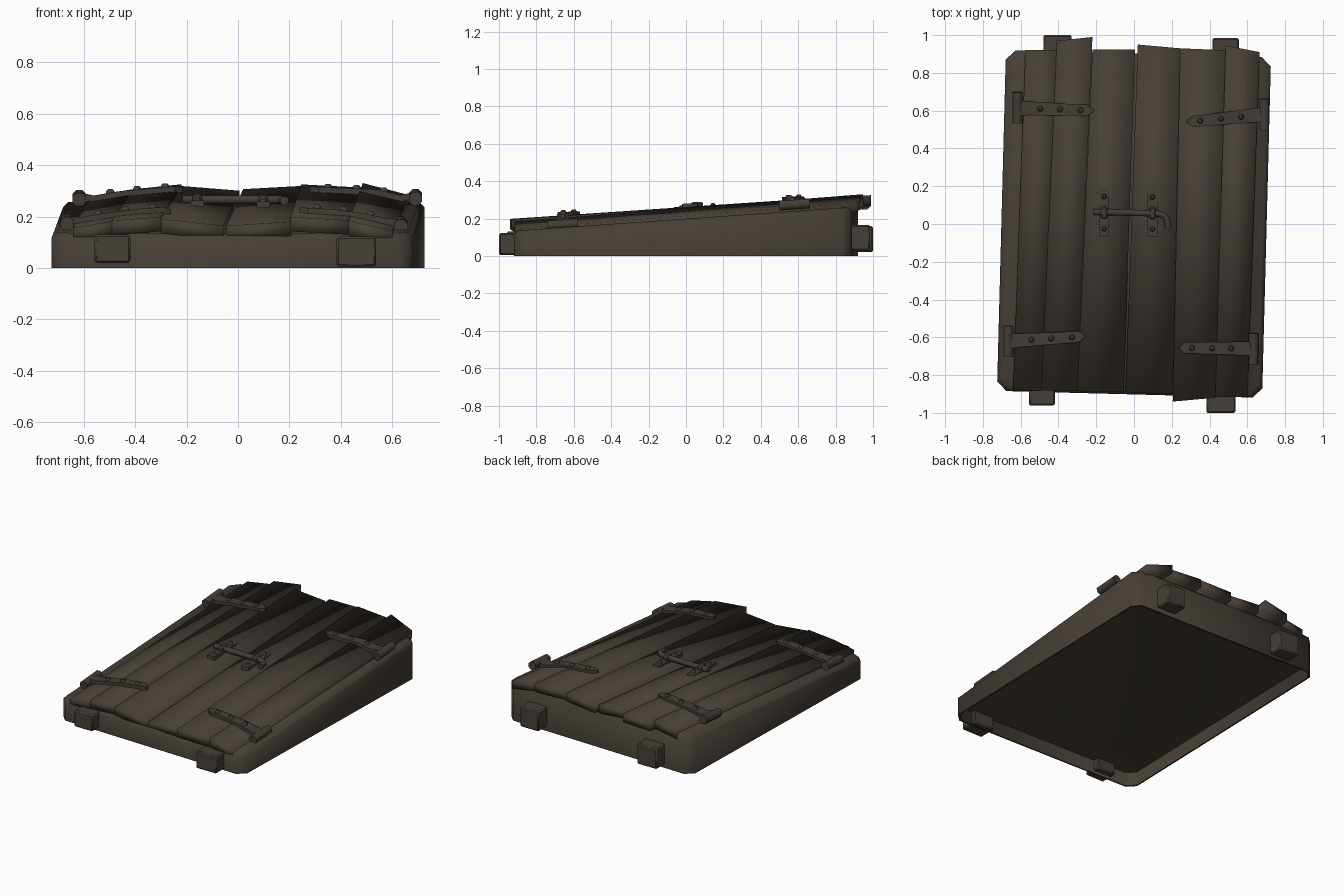
import bpy, bmesh, math
from mathutils import Vector, Matrix

if "Cube" in bpy.data.objects:
    bpy.data.objects.remove(bpy.data.objects["Cube"])


def material(name, rgb):
    m = bpy.data.materials.new(name)
    m.diffuse_color = (*rgb, 1)
    m.use_nodes = True
    m.node_tree.nodes["Principled BSDF"].inputs["Base Color"].default_value = m.diffuse_color
    return m


WOOD = material("weathered brown", (0.062, 0.050, 0.038))
IRON = material("dark iron", (0.056, 0.047, 0.038))
SLOPE = 0.072


def loft(name, rings, mat, angle=35, bevel=0):
    """Skin a row of point rings and cap both ends."""
    bm = bmesh.new()
    vs = [[bm.verts.new(p) for p in r] for r in rings]
    n = len(rings[0])
    for a, b in zip(vs, vs[1:]):
        for j in range(n):
            bm.faces.new((a[j], a[(j + 1) % n], b[(j + 1) % n], b[j]))
    bm.faces.new(vs[0])
    bm.faces.new(vs[-1])
    bmesh.ops.recalc_face_normals(bm, faces=bm.faces)
    me = bpy.data.meshes.new(name)
    bm.to_mesh(me)
    bm.free()
    ob = bpy.data.objects.new(name, me)
    me.materials.append(mat)
    bpy.context.collection.objects.link(ob)
    if bevel:
        mod = ob.modifiers.new("bevel", 'BEVEL')
        mod.width, mod.segments = bevel, 1
    bpy.ops.object.select_all(action='DESELECT')
    ob.select_set(True)
    bpy.context.view_layer.objects.active = ob
    bpy.ops.object.shade_smooth_by_angle(angle=math.radians(angle))
    return ob


def box(name, x0, x1, y0, y1, z0, z1, mat, bevel=0):
    ring = lambda z: [(x0, y0, z), (x1, y0, z), (x1, y1, z), (x0, y1, z)]
    return loft(name, [ring(z0), ring(z1)], mat, bevel=bevel)


def tube(name, path, r, mat, n=8):
    pts = [Vector(p) for p in path]
    rings = []
    for i, p in enumerate(pts):
        d = (pts[min(i + 1, len(pts) - 1)] - pts[max(i - 1, 0)]).normalized()
        up = Vector((0, 0, 1))
        side = d.cross(up).normalized()
        up = side.cross(d)
        rings.append([p + r * (math.cos(t) * side + math.sin(t) * up)
                      for t in [2 * math.pi * (j + .5) / n for j in range(n)]])
    return loft(name, rings, mat, angle=50)


def rivet(name, x, y, z, r=0.016):
    rings = [[(x + r * s * math.cos(j * math.pi / 4), y + r * s * math.sin(j * math.pi / 4), z + h)
              for j in range(8)] for s, h in ((1, -.012), (1, .006), (.55, .014))]
    loft(name, rings, IRON, angle=50)


# Sloped frame: wedge with chamfered corners and a recessed floor, turned slightly
ROT = Matrix.Rotation(math.radians(-1.5), 3, 'Z')


def frame_ring(inset, z=None, dz=0, c=0.05):
    w, l = 0.702 - inset, 0.902 - inset
    pts = [(-w + c, -l), (w - c, -l), (w, -l + c), (w, l - c),
           (w - c, l), (-w + c, l), (-w, l - c), (-w, -l + c)]
    return [ROT @ Vector((x, y, 0.198 + dz + 0.07 * y if z is None else z)) for x, y in pts]


loft("sloped_frame", [frame_ring(0.14, .096), frame_ring(0.12, .090), frame_ring(0.012, .090),
                      frame_ring(0.010, 0), frame_ring(0, 0), frame_ring(0, dz=-0.02),
                      frame_ring(0.02, dz=0)], WOOD, angle=50)

# Support blocks at the front and back
for name, x0, x1, y0, y1, z0, z1 in (
        ("front_block_left", -.557, -.418, -.96, -.84, .02, .13),
        ("front_block_right", .383, .537, -1.0, -.88, .005, .122),
        ("back_block_left", -.48, -.33, .88, 1.0, .02, .16),
        ("back_block_right", .415, .555, .86, .985, .03, .165)):
    box(name, x0, x1, y0, y1, z0, z1, WOOD, bevel=0.008)

# Door planks: front x pair, back x pair, front y pair, back y pair,
# front height pair, back height pair (heights measured above the slope)
PLANKS = [
    ((-.64, -.49), (-.575, -.41), (-.88, -.885), (.92, .92), (.220, .245), (.212, .240)),
    ((-.49, -.30), (-.41, -.22), (-.88, -.885), (.97, .99), (.248, .262), (.236, .254)),
    ((-.30, -.055), (-.22, .005), (-.885, -.89), (.925, .925), (.255, .228), (.252, .234)),
    ((-.045, .205), (.02, .245), (-.89, -.90), (.95, .93), (.228, .245), (.238, .252)),
    ((.205, .43), (.245, .49), (-.94, -.92), (.93, .92), (.266, .252), (.258, .246)),
    ((.43, .60), (.485, .665), (-.915, -.915), (.945, .91), (.250, .212), (.262, .218)),
]


def surface(x, y):
    """Height of the plank tops at x, y."""
    t = min(max((y + .9) / 1.83, 0), 1)
    mix = lambda a, b: a + (b - a) * t
    best = None
    for fx, bx, _, _, fh, bh in PLANKS:
        a, b = mix(fx[0], bx[0]), mix(fx[1], bx[1])
        s = min(max((x - a) / (b - a), 0), 1)
        gap = abs(x - (a + s * (b - a)))
        h = mix(fh[0], bh[0]) * (1 - s) + mix(fh[1], bh[1]) * s
        if best is None or gap < best[0]:
            best = (gap, h)
    return best[1] + SLOPE * y


# Planks are softly shaded all round
for i, (fx, bx, fy, by, fh, bh) in enumerate(PLANKS):
    rings = []
    for xs, ys, hs in ((fx, fy, fh), (bx, by, bh)):
        top = [Vector((x, y, SLOPE * y + h)) for x, y, h in zip(xs, ys, hs)]
        low = Vector((0, 0, -.056))
        rings.append([top[0], top[1], top[1] + low, top[0] + low])
    loft(f"plank_{i + 1}", rings, WOOD, angle=180)

# Strap hinges: barrel x, barrel y, barrel z, tip x, tip y
HINGES = (("back_left", -.617, .615, .272, -.215, .60), ("back_right", .69, .58, .275, .28, .54),
          ("front_left", -.665, -.62, .178, -.26, -.595), ("front_right", .632, -.66, .168, .24, -.655))
for name, bx, by, bz, tx, ty in HINGES:
    tube("hinge_barrel_" + name, [(bx, by - .082, bz - .006), (bx, by + .082, bz + .006)], .028, IRON)
    rings = []
    for t, hw in ((0, .04), (.14, .037), (.38, .034), (.66, .031), (.92, .03), (1, .006)):
        x, y = bx + (tx - bx) * t, by + (ty - by) * t
        z = bz + .022 if t == 0 else surface(x, y) + .02
        rings.append([(x, y - hw, z), (x, y + hw, z), (x, y + hw, z - .026), (x, y - hw, z - .026)])
    loft("hinge_strap_" + name, rings, IRON)
    for k, t in enumerate((.3, .56, .83)):
        x, y = bx + (tx - bx) * t, by + (ty - by) * t
        rivet(f"hinge_rivet_{name}_{k + 1}", x, y, surface(x, y) + .02)

# Sliding latch: two plates with keepers and rivets, and a bent rod
for side, x, y in (("left", -.158, .06), ("right", .098, .058)):
    z = surface(x, y)
    box("latch_plate_" + side, x - .026, x + .026, y - .125, y + .125, z - .02, z + .014, IRON)
    box("latch_keeper_" + side, x - .018, x + .018, y - .032, y + .032, z, z + .04, IRON, bevel=.008)
    for k, dy in enumerate((-.085, .085)):
        rivet(f"latch_rivet_{side}_{k + 1}", x, y + dy, z + .014 + SLOPE * dy, .014)
tube("latch_rod", [(-.215, .064, .266), (.12, .056, .266), (.155, .047, .266),
                   (.175, .025, .265), (.18, -.02, .262)], .018, IRON)
